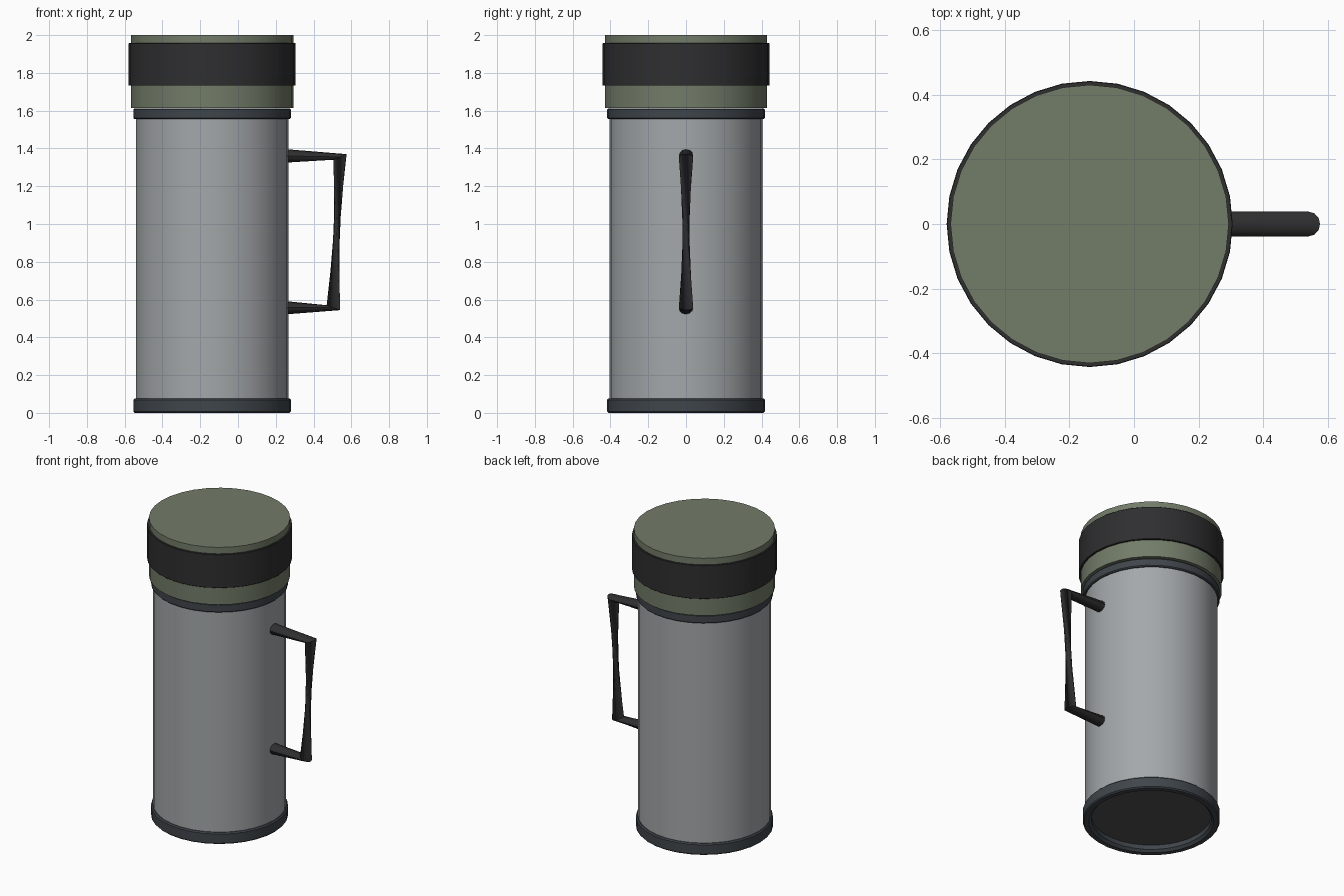
import bpy, bmesh, math
from mathutils import Vector

if "Cube" in bpy.data.objects:
    bpy.data.objects.remove(bpy.data.objects["Cube"])

CX = -0.137      # axis of the flask
SIDES = 32


def material(name, rgb):
    m = bpy.data.materials.new(name)
    m.diffuse_color = (*rgb, 1)
    m.use_nodes = True
    m.node_tree.nodes["Principled BSDF"].inputs["Base Color"].default_value = m.diffuse_color
    return m


steel = material("steel", (0.37, 0.39, 0.40))
green = material("green", (0.17, 0.20, 0.14))
black = material("black", (0.028, 0.028, 0.03))
slate = material("slate", (0.05, 0.06, 0.07))
shade = material("shade", (0.08, 0.08, 0.08))


def finish(bm, name, mat):
    bmesh.ops.recalc_face_normals(bm, faces=bm.faces)
    mesh = bpy.data.meshes.new(name)
    bm.to_mesh(mesh)
    bm.free()
    mesh.materials.append(mat)
    ob = bpy.data.objects.new(name, mesh)
    bpy.context.collection.objects.link(ob)
    bpy.ops.object.select_all(action='DESELECT')
    ob.select_set(True)
    bpy.context.view_layer.objects.active = ob
    bpy.ops.object.shade_smooth_by_angle(angle=math.radians(40))
    return ob


def bridge(bm, a, b):
    n = len(a)
    for i in range(n):
        bm.faces.new((a[i], a[(i + 1) % n], b[(i + 1) % n], b[i]))


def lathe(name, profile, mat, closed=False):
    """Spin (radius, z) points; open profiles get flat end caps."""
    bm = bmesh.new()
    rings = []
    for r, z in profile:
        rings.append([bm.verts.new((CX + r * math.cos(2 * math.pi * i / SIDES),
                                    r * math.sin(2 * math.pi * i / SIDES), z))
                      for i in range(SIDES)])
    for a, b in zip(rings, rings[1:]):
        bridge(bm, a, b)
    if closed:
        bridge(bm, rings[-1], rings[0])
    else:
        bm.faces.new(rings[0])
        bm.faces.new(rings[-1])
    return finish(bm, name, mat)


def hoop(name, inner, outer, z0, z1, c, mat):
    """Closed ring with softened corners."""
    lathe(name, [(inner, z0 + c), (inner + c, z0), (outer - c / 2, z0),
                 (outer, z0 + c / 2), (outer, z1 - c / 2), (outer - c / 2, z1),
                 (inner + c, z1), (inner, z1 - c)], mat, closed=True)


# body, base and collar
lathe("body", [(0.404, 0.05), (0.404, 1.60)], steel)
lathe("base_plate", [(0.39, 0.045), (0.39, 0.06)], shade)
hoop("base_ring", 0.365, 0.417, 0.0, 0.077, 0.015, slate)
hoop("collar_ring", 0.365, 0.417, 1.555, 1.612, 0.012, slate)

# lid with grip band
lathe("lid", [(0.43, 1.615), (0.43, 2.0)], green)
hoop("lid_band", 0.42, 0.442, 1.732, 1.957, 0.004, black)

# handle: four circular sections, the grip twisted between the corners
N = 12
R = 0.038
TWIST = 5
sections = [  # centre x, centre z, outward direction in the xz plane, twist steps
    (0.22, 1.361, (0, 1), 0),
    (0.54, 1.355, (0.92, 0.39), 0),
    (0.505, 0.557, (0.94, -0.34), TWIST),
    (0.22, 0.557, (0, -1), TWIST),
]
bm = bmesh.new()
rings = []
for x, z, (dx, dz), t in sections:
    ring = []
    for i in range(N):
        a = 2 * math.pi * (i + t) / N
        out = Vector((dx, 0, dz)) * R * math.cos(a)
        ring.append(bm.verts.new(Vector((x, R * math.sin(a), z)) + out))
    rings.append(ring)
for a, b in zip(rings, rings[1:]):
    bridge(bm, a, b)
bm.faces.new(rings[0])
bm.faces.new(rings[-1])
finish(bm, "handle", black)
